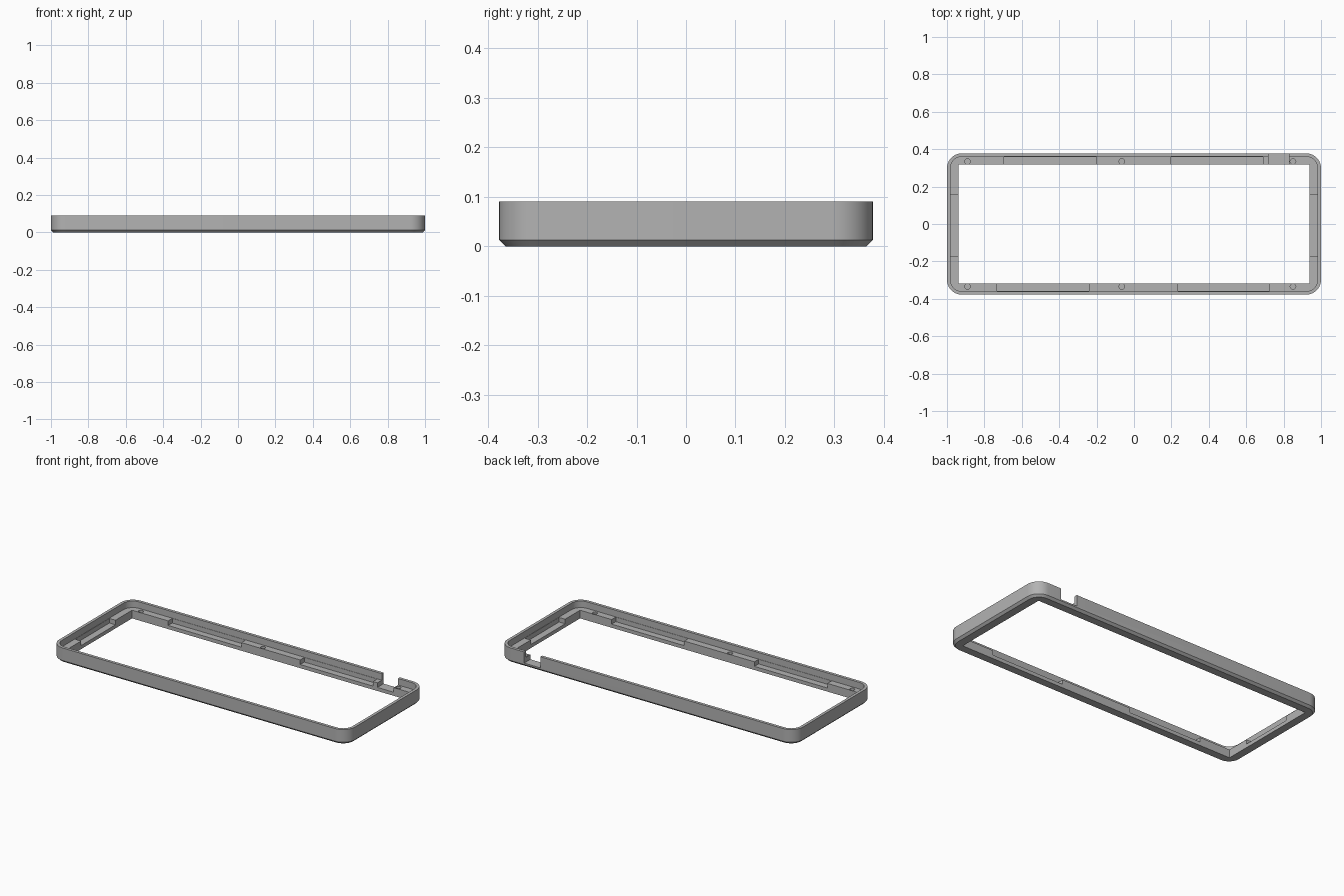
import bpy
import bmesh
from math import cos, sin, pi, radians

default = bpy.data.objects.get("Cube")
if default:
    bpy.data.objects.remove(default, do_unlink=True)

# Main sizes
HALF_X, HALF_Y, HEIGHT = 1.0, 0.378, 0.09
RADIUS, CHAMFER, WALL = 0.08, 0.013, 0.018
OPEN_X, OPEN_Y = 0.939, 0.318
LEDGE_Z, RECESS_Z, HOLE_Z = 0.05, 0.022, 0.025
ABOVE = 0.2

grey = bpy.data.materials.new("plain grey")
grey.use_nodes = True
colour = (0.45, 0.45, 0.45, 1)
grey.diffuse_color = colour
grey.node_tree.nodes["Principled BSDF"].inputs["Base Color"].default_value = colour


def rounded_loop(inset, segments=10):
    """Rounded rectangle outline, moved inwards by inset."""
    r = RADIUS - inset
    points = []
    for quarter, (sx, sy) in enumerate([(1, 1), (-1, 1), (-1, -1), (1, -1)]):
        for i in range(segments + 1):
            a = (quarter + i / segments) * pi / 2
            points.append((sx * (HALF_X - RADIUS) + r * cos(a),
                           sy * (HALF_Y - RADIUS) + r * sin(a)))
    return points


def loft(name, levels):
    """Closed solid through (outline, z) levels."""
    bm = bmesh.new()
    rings = [[bm.verts.new((x, y, z)) for x, y in outline] for outline, z in levels]
    n = len(rings[0])
    for low, high in zip(rings, rings[1:]):
        for i in range(n):
            j = (i + 1) % n
            bm.faces.new((low[i], low[j], high[j], high[i]))
    bm.faces.new(list(reversed(rings[0])))
    bm.faces.new(rings[-1])
    mesh = bpy.data.meshes.new(name)
    bm.to_mesh(mesh)
    bm.free()
    obj = bpy.data.objects.new(name, mesh)
    bpy.context.collection.objects.link(obj)
    mesh.materials.append(grey)
    return obj


def box(x0, x1, y0, y1, z0):
    outline = [(x0, y0), (x1, y0), (x1, y1), (x0, y1)]
    return loft("cutter", [(outline, z0), (outline, ABOVE)])


def peg(x, y, r=0.015, sides=20):
    outline = [(x + r * cos(2 * pi * i / sides), y + r * sin(2 * pi * i / sides))
               for i in range(sides)]
    return loft("cutter", [(outline, HOLE_Z), (outline, ABOVE)])


# Outer shell with a chamfered bottom edge
frame = loft("case_frame", [(rounded_loop(CHAMFER), 0),
                            (rounded_loop(0), CHAMFER),
                            (rounded_loop(0), HEIGHT)])

# Tray above the ledge, then the large opening
inner = rounded_loop(WALL)
cutters = [loft("cutter", [(inner, LEDGE_Z), (inner, ABOVE)]),
           box(-OPEN_X, OPEN_X, -OPEN_Y, OPEN_Y, -ABOVE)]

# Recesses in the ledge: back, front and both ends
for x0, x1 in [(-0.695, -0.2), (0.198, 0.69)]:
    cutters.append(box(x0, x1, 0.3, 0.358, RECESS_Z))
for x0, x1 in [(-0.733, -0.24), (0.235, 0.725)]:
    cutters.append(box(x0, x1, -0.358, -0.3, RECESS_Z))
for x0, x1 in [(-0.98, -0.92), (0.92, 0.98)]:
    cutters.append(box(x0, x1, -0.174, 0.158, RECESS_Z))

# Cable notch through the back wall
cutters.append(box(0.72, 0.83, 0.3, 0.5, RECESS_Z))

# Screw holes in the ledge
for x in (-0.89, -0.065, 0.85):
    for y in (-0.334, 0.334):
        cutters.append(peg(x, y))

bpy.ops.object.select_all(action="DESELECT")
bpy.context.view_layer.objects.active = frame
frame.select_set(True)
for cutter in cutters:
    mod = frame.modifiers.new("cut", "BOOLEAN")
    mod.operation = "DIFFERENCE"
    mod.solver = "EXACT"
    mod.object = cutter
    bpy.ops.object.modifier_apply(modifier=mod.name)
    bpy.data.objects.remove(cutter, do_unlink=True)

bpy.ops.object.shade_smooth_by_angle(angle=radians(30))
